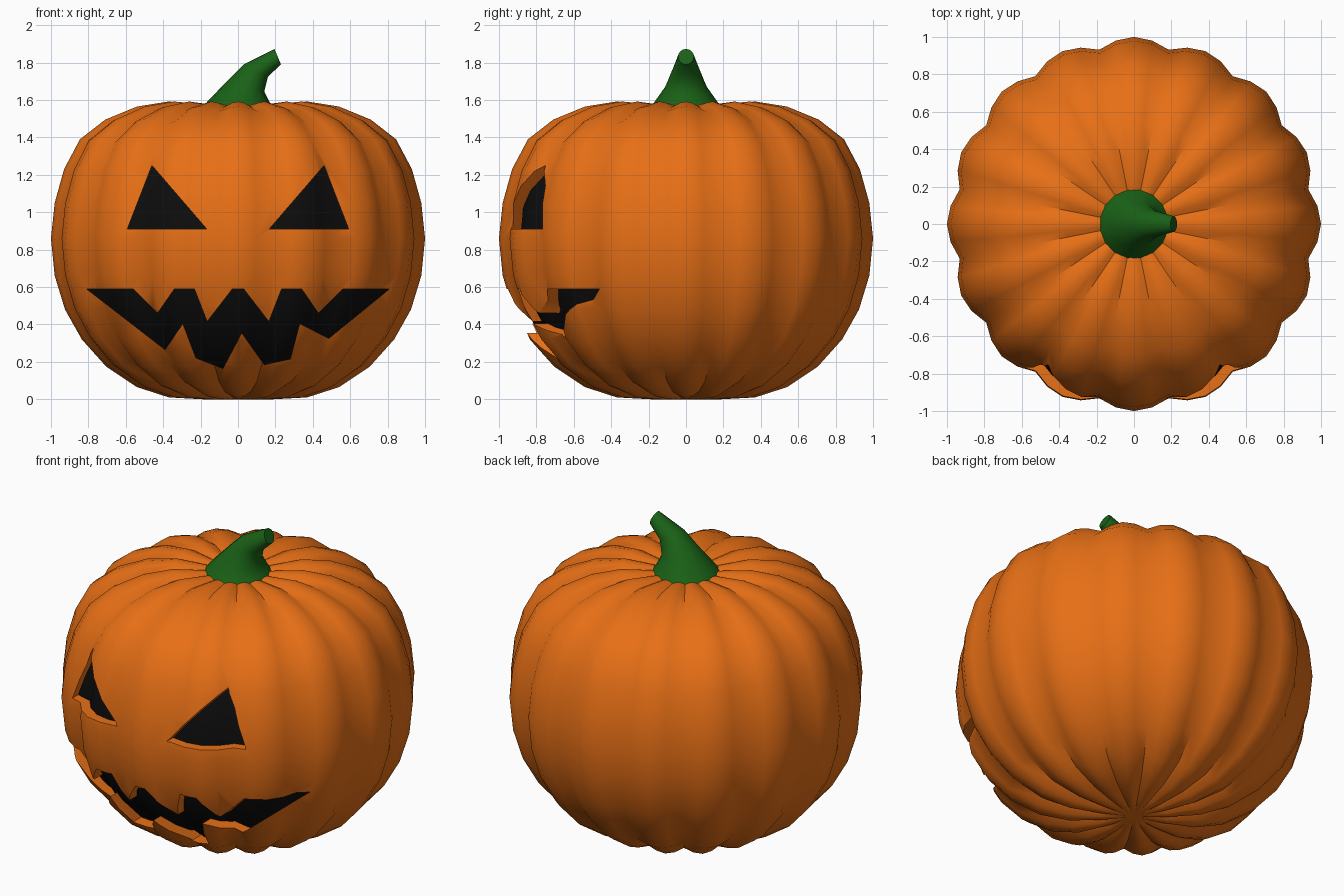
import bpy, bmesh, math
from mathutils import Vector

if "Cube" in bpy.data.objects:
    bpy.data.objects.remove(bpy.data.objects["Cube"])

MID = 0.86  # height of the widest ring


def material(name, color):
    m = bpy.data.materials.new(name)
    m.diffuse_color = (*color, 1)
    m.use_nodes = True
    m.node_tree.nodes["Principled BSDF"].inputs["Base Color"].default_value = m.diffuse_color
    return m


def make_object(name, bm, mat=None):
    bmesh.ops.recalc_face_normals(bm, faces=bm.faces[:])
    me = bpy.data.meshes.new(name)
    bm.to_mesh(me)
    bm.free()
    ob = bpy.data.objects.new(name, me)
    bpy.context.collection.objects.link(ob)
    if mat:
        me.materials.append(mat)
    return ob


def activate(ob):
    bpy.ops.object.select_all(action='DESELECT')
    ob.select_set(True)
    bpy.context.view_layer.objects.active = ob


def smooth(ob, angle):
    activate(ob)
    bpy.ops.object.shade_smooth_by_angle(angle=math.radians(angle))


def bridge(bm, a, b):
    n = len(a)
    for i in range(n):
        bm.faces.new((a[i], a[(i + 1) % n], b[(i + 1) % n], b[i]))


def fan(bm, ring, tip):
    for i in range(len(ring)):
        bm.faces.new((ring[i], ring[(i + 1) % len(ring)], tip))


orange = material("orange_skin", (0.80, 0.16, 0.008))
black = material("black_inside", (0.004, 0.004, 0.004))
green = material("green_stem", (0.01, 0.12, 0.008))

# Ribbed body: lathe profile (radius, height) with 16 lobes
PROFILE = [(0.10, 1.55), (0.195, 1.575), (0.37, 1.592), (0.54, 1.565), (0.71, 1.495),
           (0.845, 1.39), (0.93, 1.23), (0.98, 1.05), (1.0, 0.86), (0.98, 0.66),
           (0.925, 0.48), (0.835, 0.32), (0.705, 0.175), (0.54, 0.065), (0.37, 0.01), (0.19, 0.0)]


def ribbed_body(name, mat, scale=1.0):
    bm = bmesh.new()
    rings = []
    for r, z in PROFILE:
        depth = 0.05 * min(1, r / 0.37)
        ring = []
        for i in range(64):
            t = math.tau * i / 64
            dip = depth * (1 - abs(math.cos(8 * t)))
            rr = r * (1 - dip) * scale
            zz = MID + (z - MID) * (1 - 0.7 * dip) * scale
            ring.append(bm.verts.new((rr * math.cos(t), rr * math.sin(t), zz)))
        rings.append(ring)
    for a, b in zip(rings, rings[1:]):
        bridge(bm, a, b)
    fan(bm, rings[0], bm.verts.new((0, 0, MID + (1.54 - MID) * scale)))
    fan(bm, rings[-1], bm.verts.new((0, 0, MID - MID * scale)))
    return make_object(name, bm, mat)


body = ribbed_body("pumpkin_body", orange)
core = ribbed_body("dark_core", black, 0.94)

# Face cutters: outlines in (x, z) pushed through the front
EYE = [(0.46, 1.25), (0.592, 0.91), (0.167, 0.91)]
TOP_HALF = [(0.03, 0.59), (0.165, 0.415), (0.233, 0.59), (0.34, 0.59),
            (0.43, 0.46), (0.56, 0.59), (0.81, 0.59)]
MOUTH = ([(-x, z) for x, z in reversed(TOP_HALF)] + TOP_HALF +
         [(0.485, 0.325), (0.33, 0.405), (0.28, 0.215), (0.14, 0.185), (0.02, 0.355),
          (-0.08, 0.165), (-0.225, 0.22), (-0.295, 0.405), (-0.39, 0.265)])


def carve(name, outline):
    bm = bmesh.new()
    front = [bm.verts.new((x, -1.3, z)) for x, z in outline]
    back = [bm.verts.new((x, -0.25, z)) for x, z in outline]
    bm.faces.new(front)
    bm.faces.new(back)
    bridge(bm, front, back)
    cutter = make_object(name, bm)
    cutter.hide_render = True
    activate(body)
    mod = body.modifiers.new(name, 'BOOLEAN')
    mod.operation = 'DIFFERENCE'
    mod.solver = 'EXACT'
    mod.object = cutter
    bpy.ops.object.modifier_apply(modifier=name)
    bpy.data.objects.remove(cutter)


carve("right_eye_cutter", EYE)
carve("left_eye_cutter", [(-x, z) for x, z in EYE])
carve("mouth_cutter", MOUTH)
smooth(body, 42)
smooth(core, 42)

# Bent stem: each ring given by its left and right edge (x, z) and half-depth
STEM = [((-0.20, 1.545), (0.20, 1.545), 0.20), ((-0.165, 1.59), (0.17, 1.585), 0.17),
        ((-0.06, 1.70), (0.14, 1.645), 0.11), ((0.03, 1.79), (0.16, 1.725), 0.075),
        ((0.195, 1.873), (0.23, 1.79), 0.042)]
bm = bmesh.new()
rings = []
for (ax, az), (bx, bz), depth in STEM:
    a, b = Vector((ax, 0, az)), Vector((bx, 0, bz))
    c, u, v = (a + b) / 2, (b - a) / 2, Vector((0, depth, 0))
    rings.append([bm.verts.new(c + u * math.cos(math.tau * i / 16) + v * math.sin(math.tau * i / 16))
                  for i in range(16)])
for a, b in zip(rings, rings[1:]):
    bridge(bm, a, b)
bm.faces.new(rings[0])
bm.faces.new(rings[-1])
smooth(make_object("stem", bm, green), 50)
